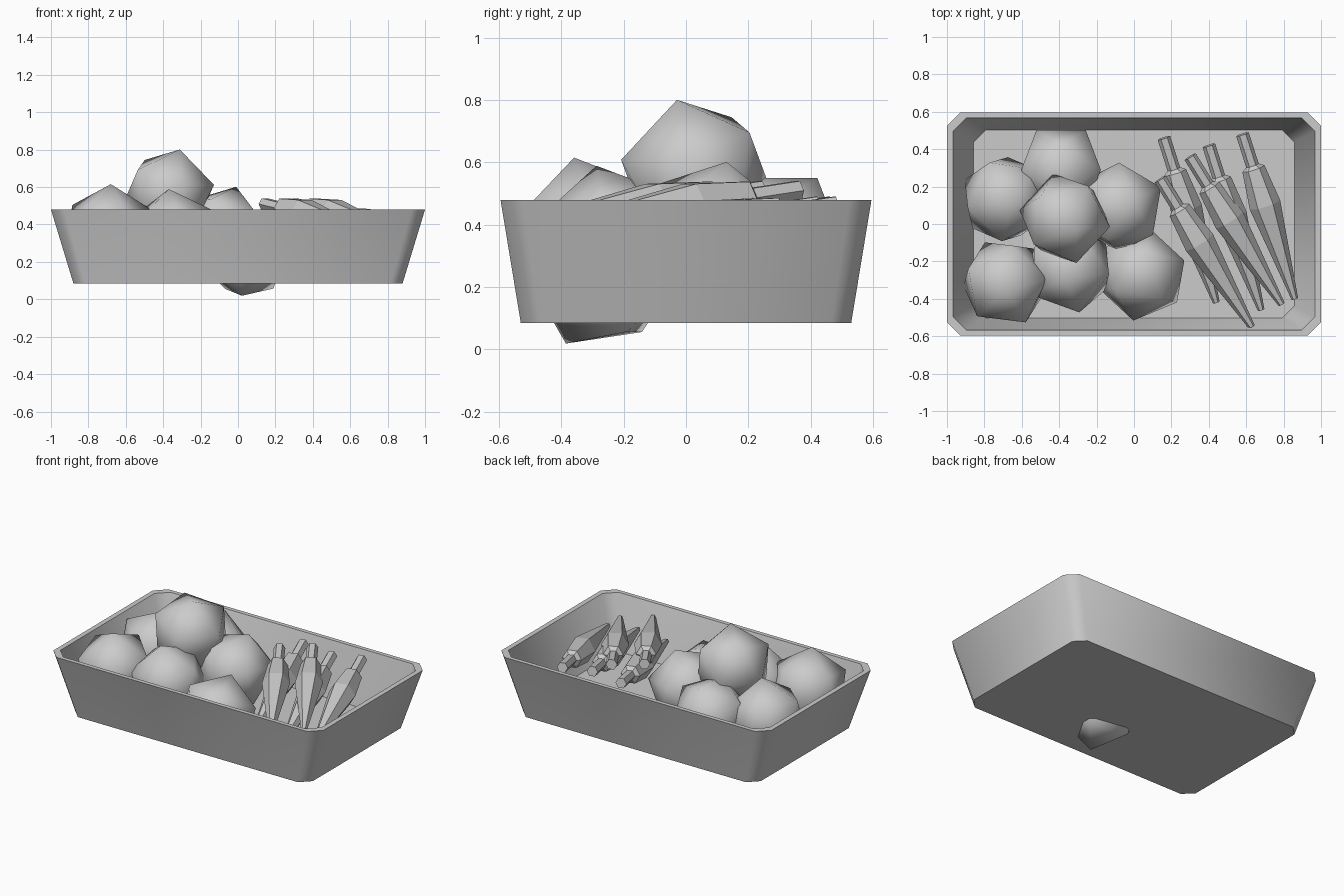
import bpy, bmesh, math
from mathutils import Vector, Matrix

cube = bpy.data.objects.get("Cube")
if cube:
    bpy.data.objects.remove(cube, do_unlink=True)

grey = bpy.data.materials.new("plain_grey")
grey.use_nodes = True
colour = (0.6, 0.6, 0.6, 1)
grey.diffuse_color = colour
grey.node_tree.nodes["Principled BSDF"].inputs["Base Color"].default_value = colour


def finish(name, bm, smooth):
    """Turn a bmesh into a named, coloured object."""
    bmesh.ops.recalc_face_normals(bm, faces=bm.faces)
    mesh = bpy.data.meshes.new(name)
    bm.to_mesh(mesh)
    bm.free()
    mesh.materials.append(grey)
    for poly in mesh.polygons:
        poly.use_smooth = smooth
    ob = bpy.data.objects.new(name, mesh)
    bpy.context.collection.objects.link(ob)
    return ob


def skin(bm, rings):
    """Bridge successive vertex rings and cap both ends."""
    loops = [[bm.verts.new(p) for p in ring] for ring in rings]
    n = len(loops[0])
    for a, b in zip(loops, loops[1:]):
        for i in range(n):
            j = (i + 1) % n
            bm.faces.new((a[i], a[j], b[j], b[i]))
    bm.faces.new(loops[0])
    bm.faces.new(loops[-1])


def tray_ring(hx, hy, cut, z):
    """Rectangle with cut corners."""
    ring = []
    for sx, sy in ((1, 1), (-1, 1), (-1, -1), (1, -1)):
        pair = [(sx * hx, sy * (hy - cut), z), (sx * (hx - cut), sy * hy, z)]
        ring += pair if sx == sy else pair[::-1]
    return ring


# Tray: outer wall, rim, inner wall and floor
bm = bmesh.new()
skin(bm, [tray_ring(0.88, 0.53, 0.065, 0.085),
          tray_ring(1.0, 0.595, 0.07, 0.48),
          tray_ring(0.967, 0.567, 0.07, 0.48),
          tray_ring(0.857, 0.502, 0.065, 0.12)])
tray = finish("tray", bm, True)
bpy.context.view_layer.objects.active = tray
tray.select_set(True)
bpy.ops.object.shade_smooth_by_angle(angle=math.radians(50))
tray.select_set(False)


# Round fruit: centre, then the directions of two neighbouring corners
def fruit(name, centre, d1, d2):
    z = Vector(d1).normalized()
    x = Vector(d2)
    x = (x - z * x.dot(z)).normalized()
    turn = Matrix((x, z.cross(x), z)).transposed().to_4x4()
    bm = bmesh.new()
    bmesh.ops.create_icosphere(bm, subdivisions=1, radius=0.25,
                               matrix=Matrix.Translation(centre) @ turn)
    finish(name, bm, True)


fruits = {
    "back_left": ((-0.69, 0.133, 0.34), (-0.2, -0.04, 0.145), (-0.06, 0.21, 0.12)),
    "back_middle": ((-0.39, 0.29, 0.337), (0, 0.13, 0.21), (0.13, 0.21, 0)),
    "top": ((-0.37, 0.03, 0.565), (0.06, -0.06, 0.24), (0.06, -0.23, 0.04)),
    "back_right": ((-0.08, 0.09, 0.365), (0.07, 0.04, 0.235), (0.21, 0.1, 0.06)),
    "front_left": ((-0.688, -0.312, 0.37), (0.11, -0.215, 0.07), (-0.145, -0.185, 0.085)),
    "front_middle": ((-0.345, -0.24, 0.345), (0.21, -0.03, 0.13), (0.045, -0.23, 0.07)),
    "front_right": ((0.04, -0.27, 0.24), (0.02, 0.12, 0.23), (0.225, 0.07, 0.06)),
}
for place, spec in fruits.items():
    fruit("fruit_" + place, *spec)


# Tapered roots: thin stalk, shoulder, widest part, narrow tip
def root(name, start, end):
    start, end = Vector(start), Vector(end)
    axis = (end - start).normalized()
    side = axis.cross(Vector((0, 0, 1))).normalized()
    up = side.cross(axis)
    rings = []
    for t, r in ((0, 0.035), (0.19, 0.035), (0.21, 0.062), (0.43, 0.085), (1, 0.018)):
        mid = start.lerp(end, t)
        rings.append([mid + r * (math.cos(a) * side + math.sin(a) * up)
                      for a in (math.tau * i / 6 for i in range(6))])
    bm = bmesh.new()
    skin(bm, rings)
    finish(name, bm, False)


for i, (x, y) in enumerate(((0.16, 0.46), (0.40, 0.42), (0.58, 0.48))):
    root("lower_root_%d" % (i + 1), (x, y, 0.46), (x + 0.28, y - 0.88, 0.33))
for i, (x, y) in enumerate(((0.14, 0.24), (0.30, 0.36))):
    root("upper_root_%d" % (i + 1), (x, y, 0.51), (x + 0.49, y - 0.79, 0.39))
